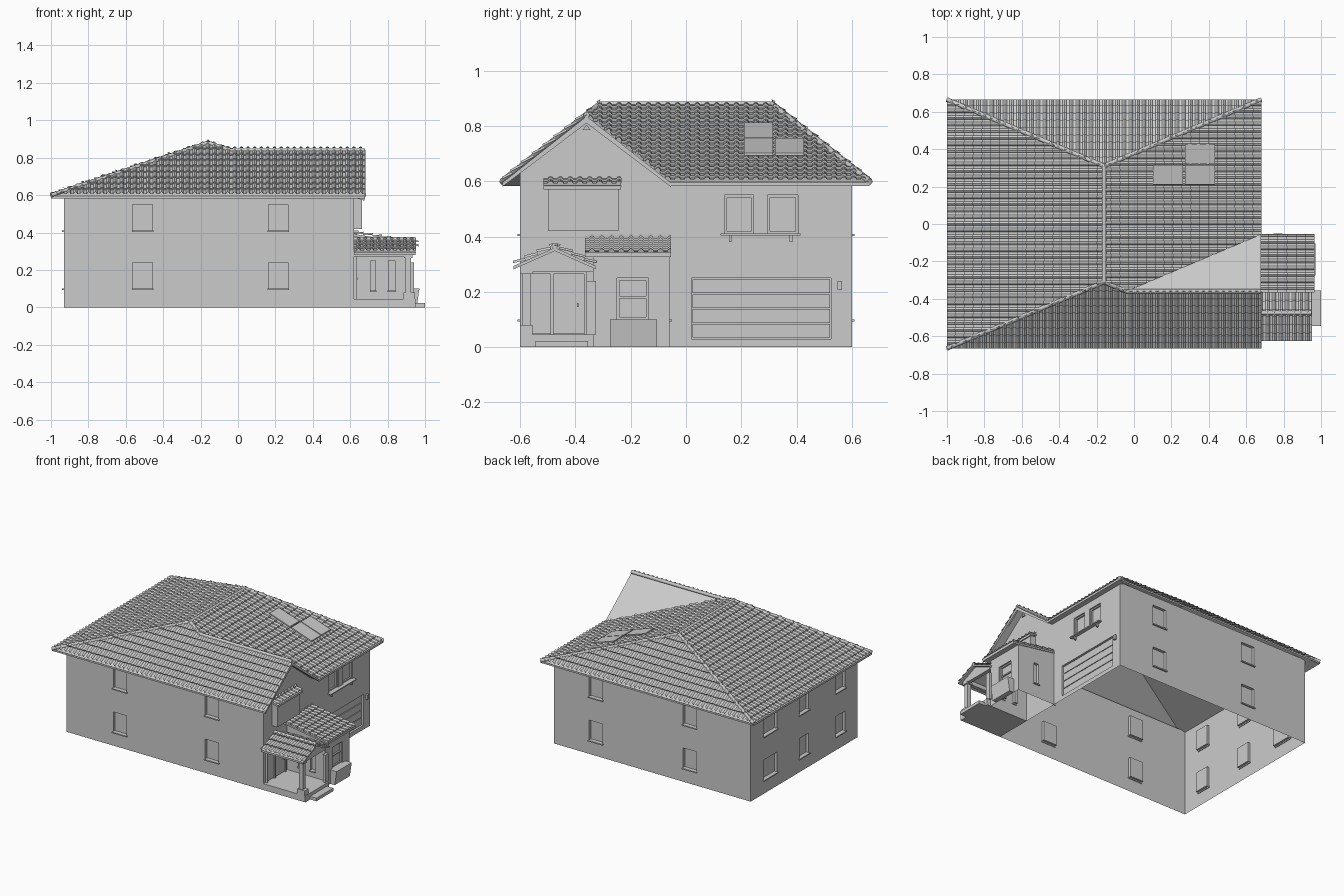
import bpy, bmesh, math
from mathutils import Vector

old = bpy.data.objects.get("Cube")
if old:
    bpy.data.objects.remove(old, do_unlink=True)

GREY = (0.6, 0.6, 0.6, 1)
mat = bpy.data.materials.new("plain grey")
mat.use_nodes = True
mat.diffuse_color = GREY
mat.node_tree.nodes["Principled BSDF"].inputs["Base Color"].default_value = GREY
UP = Vector((0, 0, 1))


def finish(name, bm, recalc=True):
    if recalc:
        bmesh.ops.recalc_face_normals(bm, faces=bm.faces)
    me = bpy.data.meshes.new(name)
    bm.to_mesh(me)
    bm.free()
    me.materials.append(mat)
    ob = bpy.data.objects.new(name, me)
    bpy.context.collection.objects.link(ob)
    return ob


def prism(name, pts, vec):
    bm = bmesh.new()
    f = bm.faces.new([bm.verts.new(p) for p in pts])
    r = bmesh.ops.extrude_face_region(bm, geom=[f], use_keep_orig=True)
    moved = [g for g in r["geom"] if isinstance(g, bmesh.types.BMVert)]
    bmesh.ops.translate(bm, verts=moved, vec=Vector(vec))
    return finish(name, bm)


def box(name, x, y, z):
    (x0, x1), (y0, y1), (z0, z1) = sorted(x), sorted(y), sorted(z)
    return prism(name, [(x0, y0, z0), (x1, y0, z0), (x1, y1, z0), (x0, y1, z0)], (0, 0, z1 - z0))


def wall(name, n, dist, span, top, holes, depth=0.02, sill=True):
    """Sheet facing n with recessed openings; holes are (from, to, low, high, framed)."""
    n = Vector(n)
    ud = UP.cross(n)
    s = ud.x + ud.y
    P = lambda w, z, d=0.0: n * (dist - d) + ud * (w * s) + UP * z
    ws = sorted(set(list(span) + [w for h in holes for w in h[:2]]), key=lambda w: w * s)
    zs = sorted(set([0, top] + [z for h in holes for z in h[2:4]]))
    bm = bmesh.new()
    face = lambda *pts: bm.faces.new([bm.verts.new(p) for p in pts])
    for a, b in zip(ws, ws[1:]):
        for c, d in zip(zs, zs[1:]):
            u, v = (a + b) / 2, (c + d) / 2
            if not any(h[0] < u < h[1] and h[2] < v < h[3] for h in holes):
                face(P(a, c), P(b, c), P(b, d), P(a, d))
    for h in holes:
        a, b = sorted(h[:2], key=lambda w: w * s)
        c, d = h[2:4]
        ring = [(a, c), (b, c), (b, d), (a, d)]
        face(*[P(w, z, depth) for w, z in ring])
        for i in range(4):
            p, q = ring[i], ring[(i + 1) % 4]
            face(P(*p), P(*p, depth), P(*q, depth), P(*q))
    bmesh.ops.remove_doubles(bm, verts=bm.verts, dist=1e-5)
    finish(name, bm, recalc=False)

    def bar(label, a, b, c, d, inner, outer):
        p, q = P(a, c, inner), P(b, d, -outer)
        box(name + label, (p.x, q.x), (p.y, q.y), (p.z, q.z))
    for a, b, c, d, framed in holes:
        t = 0.009
        if framed:
            for w in (a, b - t):
                bar("_window_jamb", w, w + t, c, d, depth, -0.008)
            for z in (c, d - t) + (((c + d) / 2,) if framed > 1 else ()):
                bar("_window_rail", a + t, b - t, z, z + t, depth, -0.01)
        if sill:
            bar("_window_sill", a - 0.005, b + 0.005, c - 0.008, c, 0.005, 0.01)


PITCH, COURSE = 0.92 / 26, 0.05
ROLL = [(0, 0), (0.4, 0), (0.52, 0.006), (0.7, 0.009), (0.88, 0.006)]


def tiled(name, pts, thick=0.012):
    """Stepped, rolled tiles over a convex sloping polygon, on a thin deck."""
    pts = [Vector(p) for p in pts]
    n = (pts[1] - pts[0]).cross(pts[2] - pts[0]).normalized()
    u = UP.cross(n).normalized()
    v = n.cross(u)
    o = min(pts, key=lambda p: p.z)
    us, vs = [(p - o).dot(u) for p in pts], [(p - o).dot(v) for p in pts]
    cols = range(math.floor(min(us) / PITCH) - 1, math.ceil(max(us) / PITCH) + 1)
    rows = range(math.ceil(max(vs) / COURSE) + 1)
    xs = [((c + f) * PITCH, h) for c in cols for f, h in ROLL]
    ys = [(0, 0)] + [e for r in rows for e in ((r * COURSE, 0.011), ((r + 1) * COURSE, 0.001))]
    bm = bmesh.new()
    grid = [[bm.verts.new(o + u * a + v * b + n * (h + (k if i else -h)))
             for a, h in xs] for i, (b, k) in enumerate(ys)]
    for r0, r1 in zip(grid, grid[1:]):
        for i in range(len(xs) - 1):
            bm.faces.new((r0[i], r0[i + 1], r1[i + 1], r1[i]))
    for p, q in zip(pts, pts[1:] + pts[:1]):
        out = (q - p).cross(UP).normalized()
        bmesh.ops.bisect_plane(bm, geom=bm.verts[:] + bm.edges[:] + bm.faces[:],
                               plane_co=p + out * 0.001, plane_no=out, clear_outer=True)
    finish(name + "_tiles", bm, recalc=False)
    prism(name + "_deck", pts, (0, 0, -thick))


def cap(name, a, b, r=0.012):
    cu = bpy.data.curves.new(name, "CURVE")
    cu.dimensions = "3D"
    cu.bevel_depth, cu.bevel_resolution, cu.use_fill_caps = r, 1, True
    sp = cu.splines.new("POLY")
    sp.points.add(1)
    for pt, p in zip(sp.points, (a, b)):
        pt.co = (p[0], p[1], p[2] + 0.004, 1)
    cu.materials.append(mat)
    bpy.context.collection.objects.link(bpy.data.objects.new(name, cu))


# Main walls with recessed windows on two floors
LOW, HIGH = (0.1, 0.24), (0.41, 0.55)
rows = lambda centres, w=0.053: [(c - w, c + w, *z, 0) for c in centres for z in (LOW, HIGH)]
wall("south_wall", (0, -1, 0), 0.6, (-0.93, 0.62), 0.615, rows((-0.51, 0.215)))
wall("north_wall", (0, 1, 0), 0.6, (-0.93, 0.62), 0.615, rows((-0.45, 0.29)))
wall("back_wall", (-1, 0, 0), 0.93, (-0.6, 0.6), 0.61,
     rows((-0.41, 0)) + rows((0.38,), 0.075))
wall("street_wall", (1, 0, 0), 0.62, (-0.6, 0.6), 0.602,
     [(0.14, 0.245, *HIGH, 1), (0.295, 0.405, *HIGH, 1), (0.02, 0.525, 0.03, 0.25, 0)], sill=False)
prism("gable_wall", [(0.62, -0.6, 0.6), (0.62, -0.07, 0.6), (0.62, -0.36, 0.822),
                     (0.62, -0.6, 0.634)], (-0.01, 0, 0))
prism("gable_vent", [(0.62, -0.375, 0.785), (0.62, -0.345, 0.785), (0.62, -0.36, 0.805)], (0.008, 0, 0))
box("double_window_sill", (0.62, 0.645), (0.125, 0.415), (0.403, 0.411))
for y in (0.16, 0.38):
    box("sill_bracket", (0.62, 0.635), (y - 0.005, y + 0.005), (0.38, 0.403))
for i in range(4):
    z = 0.034 + i * 0.054
    box("garage_door_panel", (0.604, 0.61), (0.024, 0.521), (z, z + 0.049))
box("wall_lamp", (0.62, 0.635), (0.548, 0.565), (0.207, 0.24))

# Hipped main roof joined by a street-facing gable
E, R, G = 0.595, 0.875, 0.8356
sw, se, nw, ne = (-1, -0.665, E), (0.68, -0.665, E), (-1, 0.665, E), (0.68, 0.665, E)
rs, rn = (-0.16, -0.31, R), (-0.16, 0.31, R)
join, tip, foot = (-0.042, -0.36, G), (0.68, -0.36, G), (0.68, -0.055, E)
mid = (join[0], -0.665, E)
tiled("back_roof", [nw, sw, rs, rn])
tiled("north_roof", [ne, nw, rn])
tiled("street_roof", [foot, ne, rn, rs, join])
tiled("south_roof", [sw, mid, join, rs])
tiled("gable_south_roof", [mid, se, tip, join])
tiled("gable_north_roof", [tip, join, foot])
for a, b in ((sw, rs), (nw, rn), (ne, rn), (rs, rn), (rs, join), (join, tip)):
    cap("ridge_cap", a, b)
for a in (se, foot):
    prism("rake_board", [a, tip, Vector(tip) - UP * 0.025, Vector(a) - UP * 0.015], (-0.012, 0, 0))

# Roof panels laid on the street slope
slope = lambda x: R + 0.016 - (x + 0.16) / 3
for x, y in ((0.1, 0.21), (0.27, 0.21), (0.27, 0.322)):
    a, b = x + 0.002, x + 0.162
    prism("roof_panel", [(a, y, slope(a)), (b, y, slope(b)), (b, y + 0.105, slope(b)),
                         (a, y + 0.105, slope(a))], (0, 0, 0.009))

# Upper bay under a tiled hood
box("upper_bay", (0.62, 0.662), (-0.5, -0.245), (0.42, 0.585))
tiled("hood", [(0.675, -0.515, 0.582), (0.675, -0.235, 0.582), (0.62, -0.235, 0.6), (0.62, -0.515, 0.6)])

# Front room with a lean-to roof
wall("room_front", (1, 0, 0), 0.92, (-0.335, -0.06), 0.335, [(-0.25, -0.135, 0.1, 0.25, 2)])
wall("room_north", (0, 1, 0), -0.06, (0.62, 0.92), 0.335, [(0.75, 0.79, 0.1, 0.25, 0)])
wall("room_south", (0, -1, 0), 0.335, (0.62, 0.92),
     0.335, [(0.71, 0.735, 0.09, 0.25, 0), (0.805, 0.84, 0.09, 0.25, 0)])
prism("room_roof_fill", [(0.62, -0.335, 0.3), (0.92, -0.335, 0.3), (0.92, -0.335, 0.337),
                         (0.62, -0.335, 0.385)], (0, 0.275, 0))
tiled("lean_to_roof", [(0.965, -0.365, 0.338), (0.965, -0.055, 0.338),
                       (0.62, -0.055, 0.392), (0.62, -0.365, 0.392)])
prism("planter", [(0.92, -0.275, 0.1), (0.97, -0.275, 0.1), (0.955, -0.275, 0), (0.92, -0.275, 0)],
      (0, 0.17, 0))

# Porch floor, steps, post and small gable
box("porch_floor", (0.62, 0.95), (-0.6, -0.335), (0, 0.045))
box("porch_step", (0.95, 1.0), (-0.545, -0.355), (0, 0.022))
box("post", (0.895, 0.925), (-0.592, -0.562), (0.045, 0.28))
box("post_base", (0.885, 0.945), (-0.6, -0.555), (0.045, 0.08))
box("post_head", (0.887, 0.933), (-0.6, -0.555), (0.265, 0.28))
box("pilaster", (0.92, 0.94), (-0.36, -0.325), (0.045, 0.24))
box("porch_side_beam", (0.62, 0.925), (-0.592, -0.565), (0.272, 0.3))
prism("porch_pediment", [(0.93, -0.6, 0.272), (0.93, -0.335, 0.272), (0.93, -0.335, 0.29),
                         (0.93, -0.475, 0.352), (0.93, -0.6, 0.295)], (-0.025, 0, 0))
for s in (1, -1):
    y = -0.475 - s * 0.15
    pts = [(0.62, y, 0.293), (0.95, y, 0.293), (0.95, -0.475, 0.36), (0.62, -0.475, 0.36)]
    tiled("porch_roof", pts if s > 0 else pts[::-1])
cap("porch_ridge_cap", (0.62, -0.475, 0.362), (0.95, -0.475, 0.362))

# Front door, side light and frame
box("door", (0.62, 0.629), (-0.48, -0.37), (0.05, 0.265))
box("door_side_light", (0.62, 0.626), (-0.565, -0.49), (0.05, 0.265))
for y in (-0.572, -0.485, -0.365):
    box("door_frame_post", (0.62, 0.635), (y - 0.005, y + 0.005), (0.045, 0.27))
box("door_frame_head", (0.62, 0.635), (-0.577, -0.36), (0.265, 0.275))
box("door_handle", (0.629, 0.64), (-0.395, -0.39), (0.145, 0.16))
